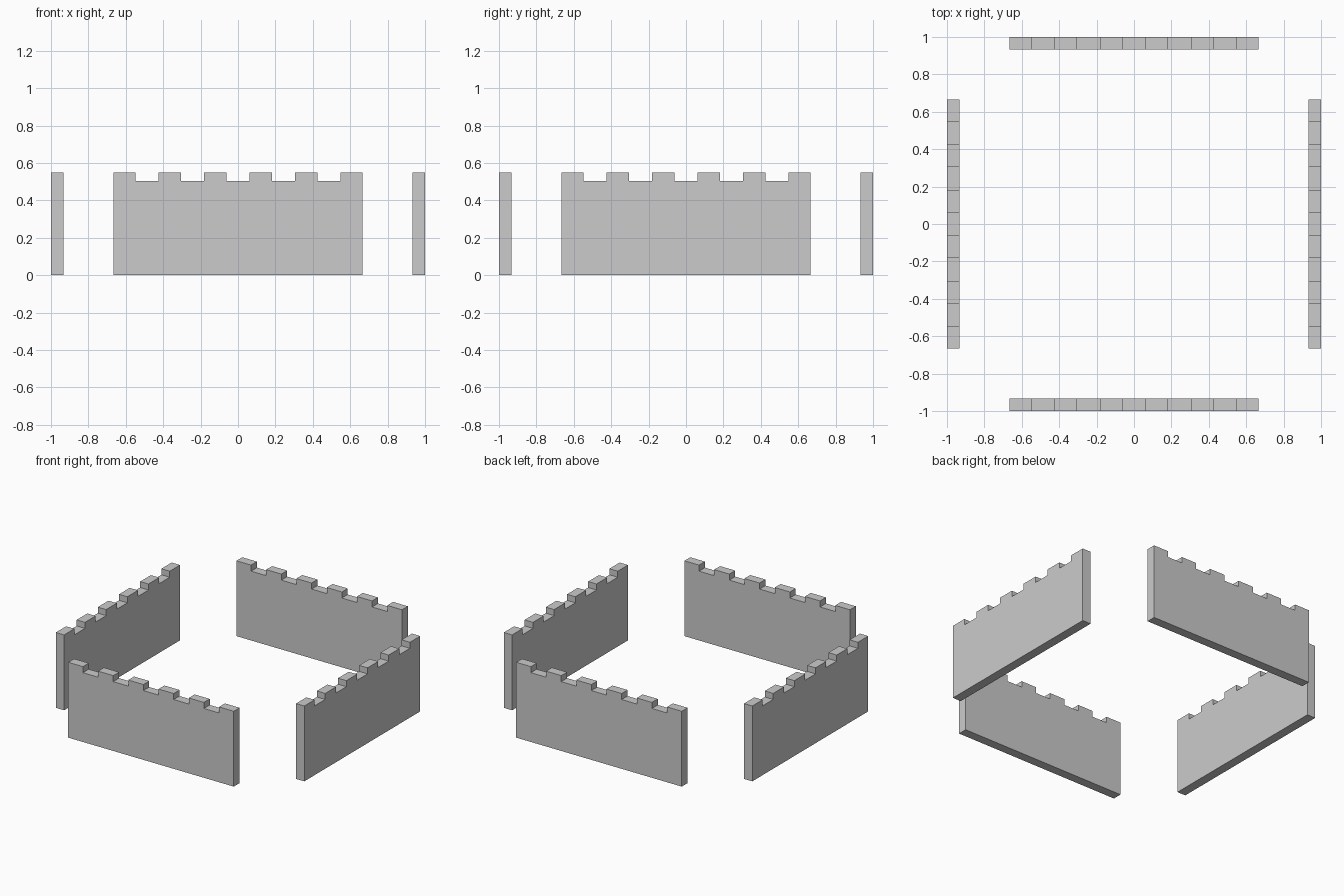
import bpy, bmesh
from math import pi
from mathutils import Matrix

if "Cube" in bpy.data.objects:
    bpy.data.objects.remove(bpy.data.objects["Cube"])

HEIGHT, NOTCH_Z = 0.548, 0.504
OUTER, INNER = 1.0, 0.933

# Crenellated outline: merlons and notches alternate along the top edge
half = [0.061, 0.183, 0.304, 0.426, 0.548, 0.666]
edges = [-x for x in reversed(half)] + half


def make_wall(name, angle):
    bm = bmesh.new()
    cols = []
    # Cross-section columns; each span becomes one block of the wall
    for x in edges:
        cols.append([[bm.verts.new((x, y, z)) for z in (0, NOTCH_Z, HEIGHT)]
                     for y in (-OUTER, -INNER)])
    last = len(edges) - 2
    for i in range(last + 1):
        (a, b), (c, d) = cols[i], cols[i + 1]
        merlon = i % 2 == 0
        top = 2 if merlon else 1
        bm.faces.new((a[0], c[0], c[1], a[1]))
        bm.faces.new((d[0], b[0], b[1], d[1]))
        bm.faces.new((b[0], d[0], c[0], a[0]))
        bm.faces.new((a[top], c[top], d[top], b[top]))
        if merlon:
            bm.faces.new((a[1], c[1], c[2], a[2]))
            bm.faces.new((d[1], b[1], b[2], d[2]))
            bm.faces.new((b[1], a[1], a[2], b[2]))
            bm.faces.new((c[1], d[1], d[2], c[2]))
    # End caps
    for a, b in (cols[0], cols[-1][::-1]):
        bm.faces.new((b[0], a[0], a[1], b[1]))
    # Merge the flat front, back and bottom faces
    bmesh.ops.recalc_face_normals(bm, faces=bm.faces)
    bmesh.ops.dissolve_limit(bm, angle_limit=0.01, verts=bm.verts, edges=bm.edges)
    bm.transform(Matrix.Rotation(angle, 4, 'Z'))
    mesh = bpy.data.meshes.new(name)
    bm.to_mesh(mesh)
    bm.free()
    bpy.context.collection.objects.link(bpy.data.objects.new(name, mesh))


# Four identical walls around the centre
for i, side in enumerate(("front", "right", "back", "left")):
    make_wall(side + "_wall", i * pi / 2)
